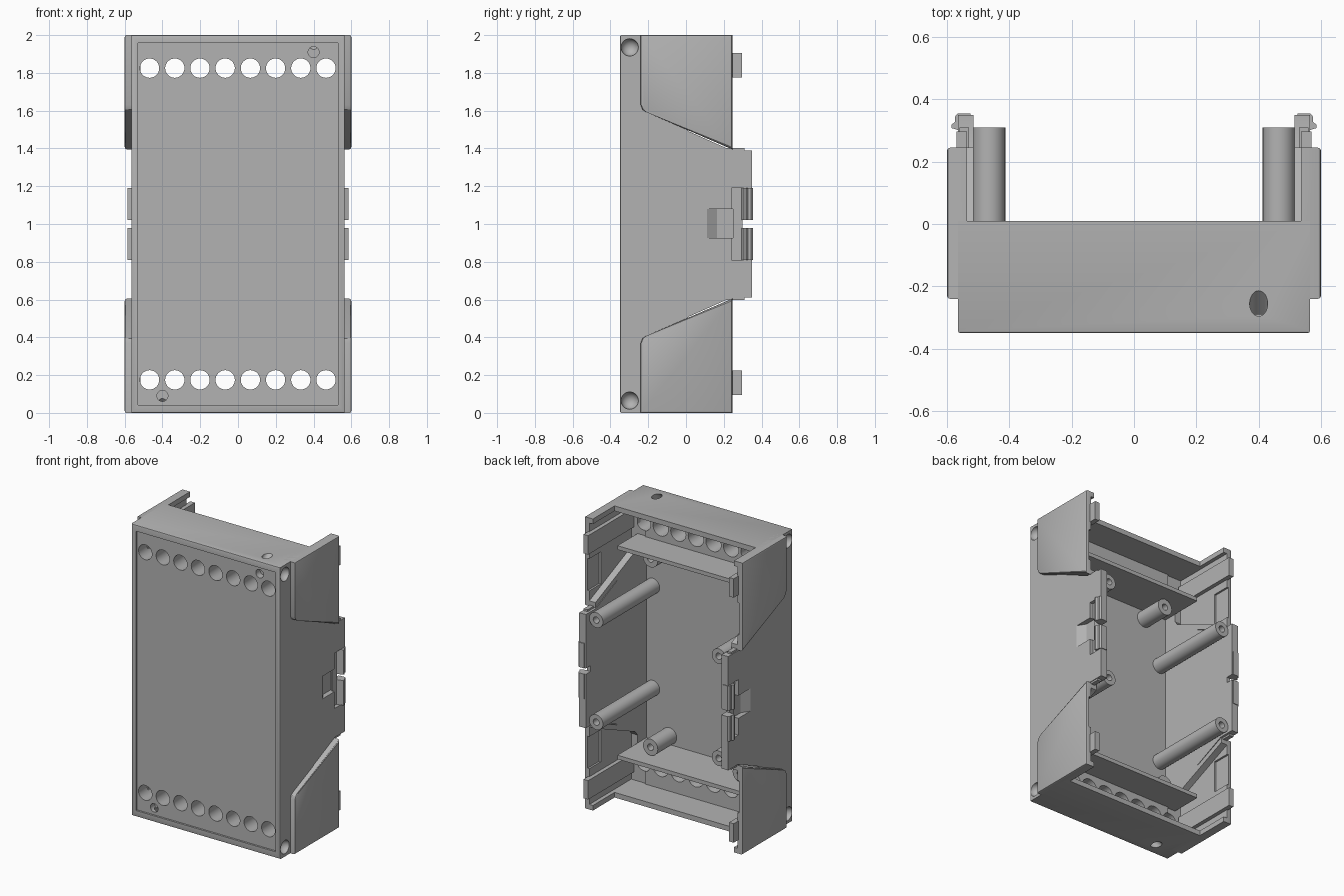
import bpy, bmesh, math
from mathutils import Matrix, Vector

if "Cube" in bpy.data.objects:
    bpy.data.objects.remove(bpy.data.objects["Cube"], do_unlink=True)

grey = bpy.data.materials.new("grey_plastic")
grey.use_nodes = True
COLOUR = (0.45, 0.45, 0.45, 1)
grey.diffuse_color = COLOUR
grey.node_tree.nodes["Principled BSDF"].inputs["Base Color"].default_value = COLOUR


def finish(name, bm):
    bmesh.ops.recalc_face_normals(bm, faces=bm.faces)
    mesh = bpy.data.meshes.new(name)
    bm.to_mesh(mesh)
    bm.free()
    mesh.materials.append(grey)
    obj = bpy.data.objects.new(name, mesh)
    bpy.context.collection.objects.link(obj)
    return obj


def prism(name, profile, x0, x1, sx=1, sz=1, bevel=0):
    """Extrude a (y, z) profile along x, mirrored by sx and about mid height by sz."""
    bm = bmesh.new()
    ends = [[bm.verts.new((sx * x, y, 1 + sz * (z - 1))) for y, z in profile] for x in (x0, x1)]
    bm.faces.new(ends[0])
    bm.faces.new(ends[1])
    n = len(profile)
    for i in range(n):
        j = (i + 1) % n
        bm.faces.new((ends[0][i], ends[0][j], ends[1][j], ends[1][i]))
    if bevel:
        rim = [e for e in bm.edges if all(abs(v.co.x - sx * x1) < 1e-4 for v in e.verts)]
        bmesh.ops.bevel(bm, geom=rim, offset=bevel, segments=2, profile=0.5, affect='EDGES')
    return finish(name, bm)


def box(name, x0, x1, y0, y1, z0, z1, sx=1, sz=1):
    return prism(name, [(y0, z0), (y1, z0), (y1, z1), (y0, z1)], x0, x1, sx, sz)


def rods(name, rods_list):
    """Cones given as (start, end, start radius, end radius)."""
    bm = bmesh.new()
    for a, b, ra, rb in rods_list:
        a, b = Vector(a), Vector(b)
        turn = (b - a).to_track_quat('Z', 'Y').to_matrix().to_4x4()
        bmesh.ops.create_cone(bm, cap_ends=True, segments=32, radius1=ra, radius2=rb,
                              depth=(b - a).length,
                              matrix=Matrix.Translation((a + b) / 2) @ turn)
    return finish(name, bm)


def cut(obj, cutter, keep=False):
    cutter.hide_render = True
    mod = obj.modifiers.new("cut", 'BOOLEAN')
    mod.operation = 'DIFFERENCE'
    mod.solver = 'EXACT'
    mod.object = cutter
    bpy.context.view_layer.objects.active = obj
    bpy.ops.object.modifier_apply(modifier=mod.name)
    if not keep:
        bpy.data.objects.remove(cutter, do_unlink=True)


def post(name, x, z, y0, y1, r, hole, depth):
    """Round post along y with a blind screw hole in its tip."""
    bm = bmesh.new()
    profile = [(r, y0), (r, y1), (hole, y1), (hole, y1 - depth)]
    n = 32
    rings = [[bm.verts.new((x + q * math.cos(math.tau * i / n), y, z + q * math.sin(math.tau * i / n)))
              for i in range(n)] for q, y in profile]
    for a, b in zip(rings, rings[1:]):
        for i in range(n):
            j = (i + 1) % n
            bm.faces.new((a[i], a[j], b[j], b[i]))
    bm.faces.new(rings[0])
    bm.faces.new(rings[-1])
    return finish(name, bm)


QUADRANTS = [(sx, sz, f"{'left' if sx > 0 else 'right'}_{'lower' if sz > 0 else 'upper'}")
             for sx in (1, -1) for sz in (1, -1)]

# Main housing: shallow tray with a recessed front panel
bm = bmesh.new()
bmesh.ops.create_cube(bm, size=1)
for v in bm.verts:
    v.co = (v.co.x * 1.13, v.co.y * 0.36 - 0.17, v.co.z * 2 + 1)
front_ring = [e for e in bm.edges if all(v.co.y < -0.3 for v in e.verts)]
bmesh.ops.bevel(bm, geom=front_ring, offset=0.008, segments=2, profile=0.5, affect='EDGES')
housing = finish("housing", bm)
cut(housing, box("panel_cutter", -0.53, 0.53, -0.5, -0.337, 0.042, 1.958))
cut(housing, box("cavity_cutter", -0.515, 0.515, -0.305, 0.2, 0.27, 1.73))
for sz in (1, -1):
    cut(housing, box("terminal_cutter", -0.515, 0.515, -0.2, 0.2, 0.035, 0.2702, 1, sz))
    # Row of terminal openings
    z = 1 - sz * 0.825
    cut(housing, rods("opening_cutter", [((-0.468 + i * 0.1334, -0.36, z), (-0.468 + i * 0.1334, -0.19, z),
                                          0.05, 0.058) for i in range(8)]))
    # Indicator hole in the panel, and the slanted hole in the end wall
    x = -0.4 * sz
    cut(housing, rods("indicator_cutter", [((x, -0.4, 1 - sz * 0.91), (x, -0.29, 1 - sz * 0.91), 0.029, 0.029)]))
    cut(housing, rods("slant_cutter", [((x, -0.205, 1 - sz * 1.05), (x, -0.315, 1 - sz * 0.94), 0.029, 0.029)]))

# Round dimples at the side corners
for sx, sz, tag in QUADRANTS:
    bm = bmesh.new()
    bmesh.ops.create_uvsphere(bm, u_segments=32, v_segments=16, radius=0.046,
                              matrix=Matrix.Translation((sx * 0.567, -0.298, 1 - sz * 0.935)))
    cut(housing, finish("dimple_cutter", bm))

# Flared corner wings with hollow insides
WING = [(-0.24, 0), (0.245, 0), (0.245, 0.605), (-0.21, 0.408), (-0.23, 0.395), (-0.24, 0.37)]
POCKET = [(-0.21, 0.035), (0.3, 0.035), (0.3, 0.592), (-0.185, 0.382), (-0.21, 0.35)]
for sx, sz, tag in QUADRANTS:
    wing = prism("wing_" + tag, WING, 0.515, 0.6, sx, sz, bevel=0.01)
    pocket = prism("pocket_cutter", POCKET, 0.45, 0.562, sx, sz)
    cut(housing, pocket, keep=True)
    cut(wing, pocket)
    cut(wing, box("end_cutter", 0.45, 0.535, 0.01, 0.3, -0.1, 0.1, sx, sz))
    cut(wing, box("recess_cutter", 0.5, 0.575, 0.12, 0.3, 0.28, 0.5, sx, sz))
    box("guide_tab_" + tag, 0.535, 0.57, -0.2, 0.297, 0.095, 0.225, sx, sz)
    box("seam_lip_" + tag, 0.53, 0.56, 0.2, 0.31, 0.597, 0.612, sx, sz)

# Middle side walls with a T-shaped recess and snap hooks
WALL = [(-0.23, 0.4), (0.24, 0.61), (0.35, 0.61), (0.35, 1.39), (0.24, 1.39), (-0.23, 1.6)]
STEM = [(0.565, 0.11), (0.53, 0.165), (0.53, 0.25), (0.65, 0.25), (0.65, 0.11)]
HOOK = [(0.525, 0.29), (0.56, 0.3), (0.586, 0.308), (0.586, 0.318), (0.574, 0.328),
        (0.574, 0.345), (0.565, 0.355), (0.525, 0.355)]


def plan_prism(name, plan, z0, z1, sx, sz=1):
    """Extrude an (x, y) outline upwards."""
    bm = bmesh.new()
    face = bm.faces.new([bm.verts.new((sx * x, y, 1 + sz * (z0 - 1))) for x, y in plan])
    new = bmesh.ops.extrude_face_region(bm, geom=[face])["geom"]
    bmesh.ops.translate(bm, vec=(0, 0, sz * (z1 - z0)), verts=[g for g in new if isinstance(g, bmesh.types.BMVert)])
    return finish(name, bm)


for sx, side in ((1, "left"), (-1, "right")):
    wall = prism("side_wall_" + side, WALL, 0.515, 0.565, sx)
    cut(wall, box("bar_cutter", 0.54, 0.7, 0.24, 0.4, 0.81, 1.19, sx))
    stem = plan_prism("stem_cutter", STEM, 0.925, 1.08, sx)
    cut(housing, stem, keep=True)
    cut(wall, stem)
    cut(wall, box("gap_cutter", 0.4, 0.7, 0.3, 0.4, 0.98, 1.02, sx))
    for sz, level in ((1, "lower"), (-1, "upper")):
        plan_prism(f"snap_hook_{side}_{level}", HOOK, 0.81, 0.98, sx, sz)

# Inner shelves and screw posts
for sz, level in ((1, "lower"), (-1, "upper")):
    box("shelf_" + level, -0.515, 0.515, -0.31, 0.008, 0.268, 0.295, 1, sz)
for sx, sz, tag in QUADRANTS:
    post("tall_post_" + tag, sx * 0.465, 1 - sz * 0.35, -0.32, 0.31, 0.052, 0.022, 0.1)
    post("short_post_" + tag, sx * 0.34, 1 - sz * 0.645, -0.32, -0.1, 0.056, 0.022, 0.1)

# Smooth round surfaces, keep hard edges
bpy.ops.object.select_all(action='DESELECT')
for obj in bpy.context.collection.objects:
    if obj.type == 'MESH':
        obj.select_set(True)
        bpy.context.view_layer.objects.active = obj
bpy.ops.object.shade_smooth_by_angle(angle=math.radians(30))
